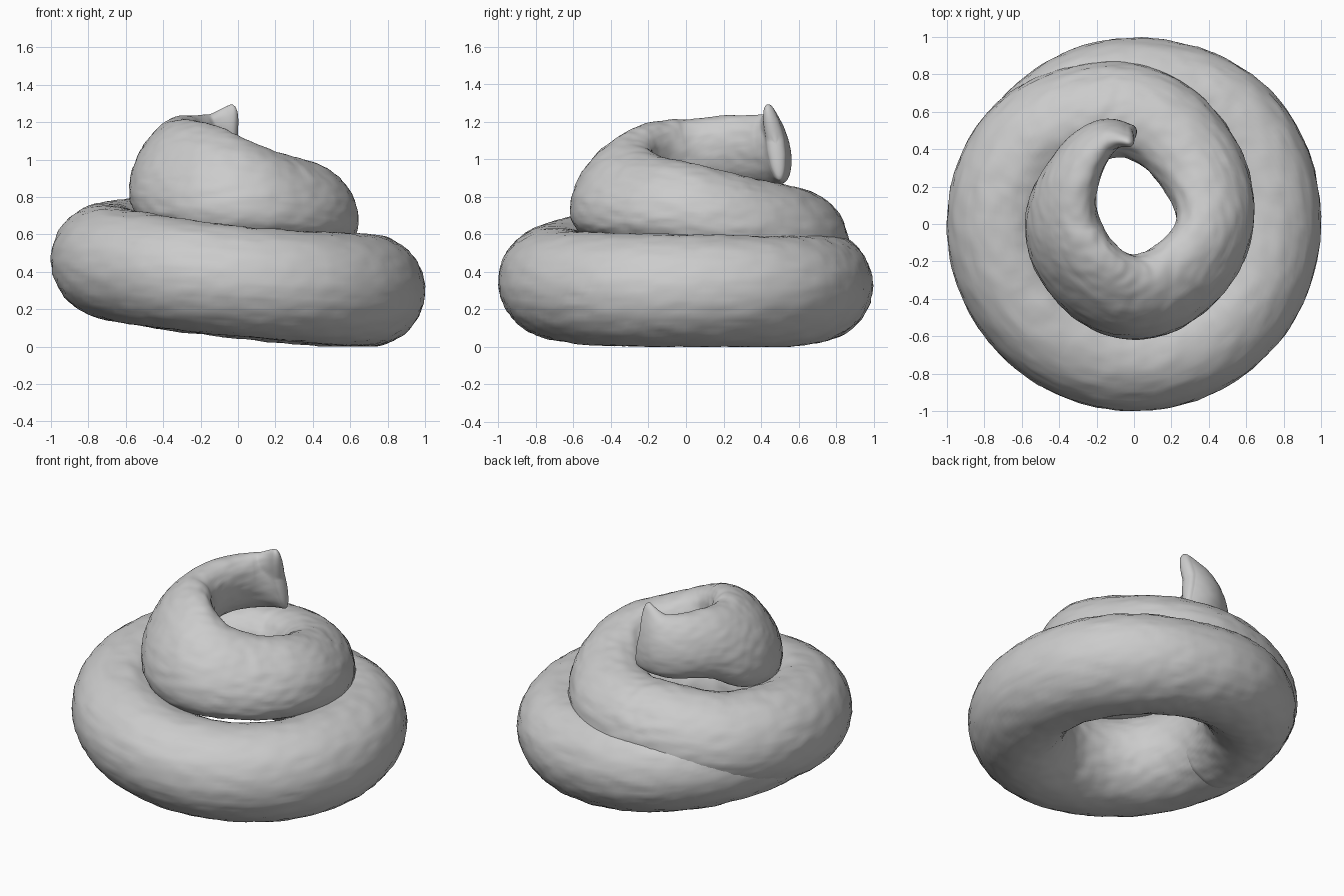
import bpy, bmesh, math
from mathutils import Vector, noise

if "Cube" in bpy.data.objects:
    bpy.data.objects.remove(bpy.data.objects["Cube"])

# Spine keys: angle (deg, winding clockwise), distance from axis, height,
# half width, half height, inward lean of the section
KEYS = [
    (186, .68, .41, .26, .26, 0), (150, .69, .40, .275, .27, 0), (110, .70, .355, .29, .285, 0),
    (75, .705, .315, .295, .29, 0), (45, .72, .295, .30, .295, -.02), (0, .70, .30, .30, .30, 0),
    (-45, .70, .31, .30, .30, 0), (-90, .70, .35, .30, .295, 0), (-135, .70, .41, .30, .30, 0),
    (-180, .70, .465, .30, .30, 0), (-215, .695, .51, .29, .285, .02), (-250, .635, .575, .26, .27, .04),
    (-270, .60, .60, .25, .25, .04), (-315, .475, .67, .23, .235, .05), (-360, .43, .755, .20, .225, .06),
    (-405, .385, .80, .20, .23, .09), (-450, .39, .85, .205, .26, .10), (-495, .365, .91, .19, .28, .11),
    (-540, .375, .96, .185, .26, .09), (-575, .41, 1.03, .145, .205, .05),
    (-609, .485, 1.05, .10, .19, .03), (-626, .48, 1.075, .05, .19, .02),
]
STEPS, SIDES, CAP = 16, 80, 6


def spline(a, b, c, d, t):
    return [.5 * (2*q + (r - p)*t + (2*p - 5*q + 4*r - s)*t*t + (3*q - p - 3*r + s)*t**3)
            for p, q, r, s in zip(a, b, c, d)]


# Smooth samples along the spine
samples = []
for i in range(len(KEYS) - 1):
    quad = [KEYS[max(0, min(len(KEYS) - 1, i + k))] for k in (-1, 0, 1, 2)]
    samples += [spline(*quad, s / STEPS) for s in range(STEPS)]
samples.append(list(KEYS[-1]))
pts = [Vector((s[1]*math.cos(math.radians(s[0])), s[1]*math.sin(math.radians(s[0])), s[2]))
       for s in samples]

# Rings: centre, inward axis, leaning up axis, half width, half height, tangent
rings = []
for i, p in enumerate(pts):
    w, h, lean = samples[i][3:]
    tan = (pts[min(i + 1, len(pts) - 1)] - pts[max(i - 1, 0)]).normalized()
    side = tan.cross(Vector((0, 0, 1))).normalized()
    rings.append((p, side, side.cross(tan) + side * lean / h, w, h, tan))


# Rounded ends
def cap(ring, sign, length):
    p, s, u, w, h, t = ring
    out = []
    for k in range(1, CAP + 1):
        a = k / CAP * math.radians(86)
        out.append((p + t*sign*length*math.sin(a), s, u, w*math.cos(a), h*math.cos(a), t))
    return out


rings = cap(rings[0], -1, .10)[::-1] + rings + cap(rings[-1], 1, .035)

# Skin the coil with a faintly wrinkled surface
bm = bmesh.new()
loops = []
for p, s, u, w, h, t in rings:
    loop = []
    for j in range(SIDES):
        a = 2*math.pi*j / SIDES
        co = p + s*w*math.cos(a) + u*h*math.sin(a)
        n = (s*math.cos(a) + u*math.sin(a)).normalized()
        bump = (noise.noise(Vector((co.x*8, co.y*8, co.z*20))) * .005
                + noise.noise(Vector((co.x*16, co.y*16, co.z*40))) * .005)
        co += n * bump * min(1, w / .2)
        co.z = max(co.z, 0)
        loop.append(bm.verts.new(co))
    loops.append(loop)
for a, b in zip(loops, loops[1:]):
    for j in range(SIDES):
        k = (j + 1) % SIDES
        bm.faces.new((a[j], a[k], b[k], b[j]))
bm.faces.new(loops[0])
bm.faces.new(loops[-1])

# Pinch the tip up into a small point
peak = Vector((0, .45, 1.25))
for v in bm.verts:
    d = (v.co - peak).length
    if d < .15 and v.co.z > 1.1:
        v.co += Vector((.05, -.035, .06)) * (1 - d / .15)

bmesh.ops.recalc_face_normals(bm, faces=bm.faces)
for f in bm.faces:
    f.smooth = True
mesh = bpy.data.meshes.new("spiral_coil")
bm.to_mesh(mesh)
bm.free()
coil = bpy.data.objects.new("spiral_coil", mesh)
bpy.context.collection.objects.link(coil)
